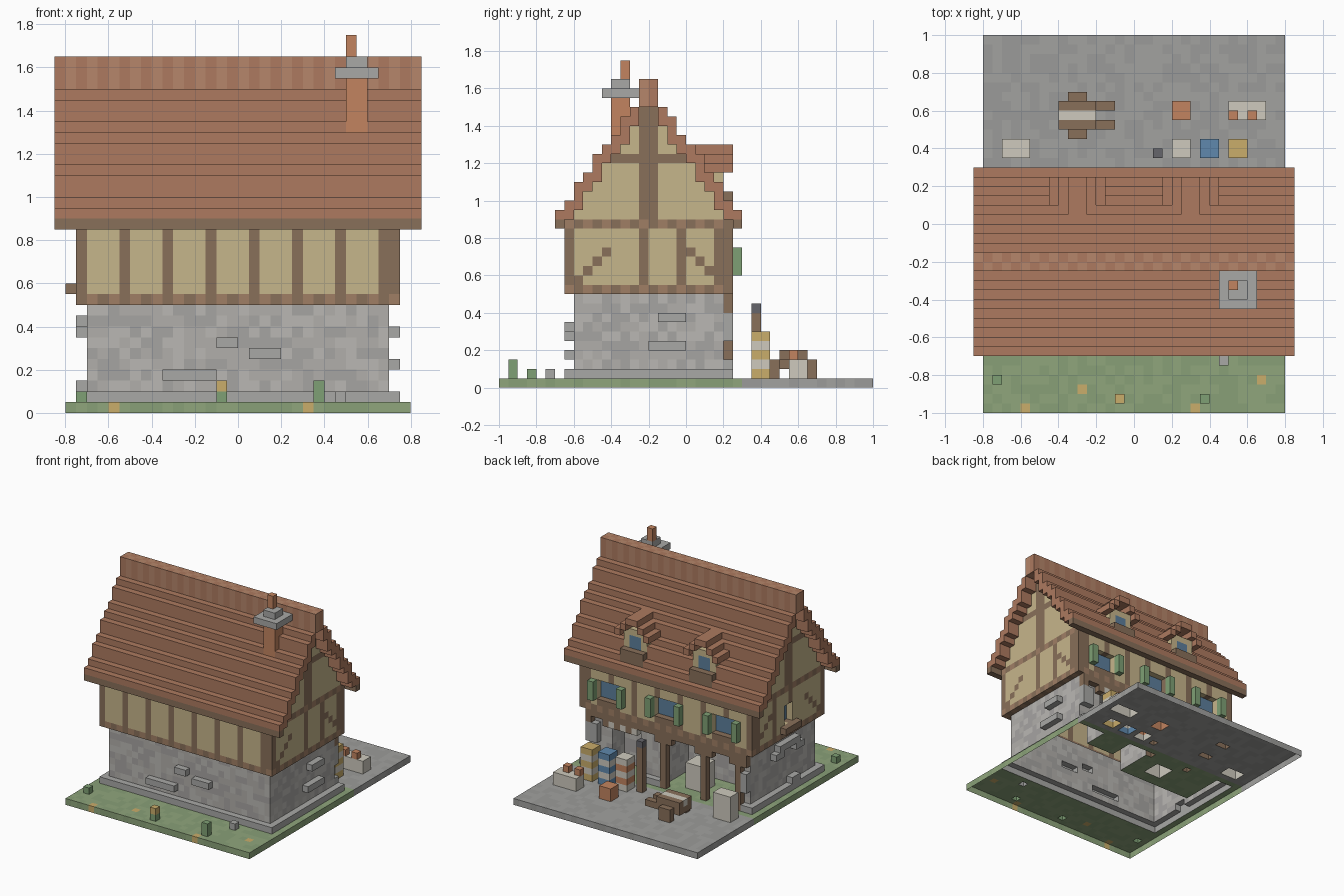
import bpy, bmesh, random

if "Cube" in bpy.data.objects:
    bpy.data.objects.remove(bpy.data.objects["Cube"])

random.seed(4)
U = 0.05                                   # block size; all coordinates below are in blocks
PALETTE = {
    "stone": [(.60, .59, .57), (.64, .63, .61), (.55, .54, .53)], "slab": [(.56, .56, .55)],
    "paving": [(.50, .50, .49), (.53, .53, .52)], "grass": [(.42, .52, .35), (.45, .55, .37)],
    "timber": [(.42, .32, .24)], "beam": [(.42, .32, .24), (.52, .38, .28)],
    "plaster": [(.70, .62, .43)], "tile": [(.58, .36, .26)], "ridge": [(.58, .36, .26), (.62, .41, .30)],
    "leaf": [(.38, .52, .34)], "glass": [(.25, .38, .50)], "white": [(.74, .72, .66)],
    "blue": [(.26, .42, .58)], "gold": [(.72, .58, .30)], "clay": [(.68, .40, .26)], "dark": [(.28, .28, .30)],
}
grid = {}                                  # block -> (part, colour, shade)


def box(part, col, x0, x1, y0, y1, z0, z1):
    for x in range(x0, x1):
        for y in range(y0, y1):
            for z in range(z0, z1):
                n = len(PALETTE[col])
                s = (x + y) % n if col in ("beam", "ridge") else random.randrange(n)
                grid[x, y, z] = (part, col, s)


def carve(x0, x1, y0, y1, z0, z1):
    for x in range(x0, x1):
        for y in range(y0, y1):
            for z in range(z0, z1):
                grid.pop((x, y, z), None)


# Ground
box("lawn", "grass", -16, 16, -20, 6, 0, 1)
box("paving", "paving", -16, 16, 6, 20, 0, 1)
for x, y in ((-6, -18), (-12, -20), (6, -20), (13, -17)):
    box("lawn", "gold", x, x + 1, y, y + 1, 0, 1)

# Stone ground floor with projecting stones
box("plinth", "slab", -15, 15, -13, 5, 1, 2)
box("stone_wall", "stone", -14, 14, -12, 4, 1, 10)
for b in ((-7, -2, -13, -12, 3, 4), (-2, 0, -13, -12, 6, 7), (1, 4, -13, -12, 5, 6),
          (14, 15, -3, 0, 7, 8), (14, 15, -4, 0, 4, 5),
          (-15, -14, -7, -2, 8, 9), (-15, -14, -8, -6, 7, 8), (-15, -14, -3, -1, 7, 8), (-15, -14, -7, -5, 2, 3),
          (12, 14, 4, 5, 5, 8), (12, 14, 4, 5, 2, 3), (-14, -13, 4, 5, 4, 7)):
    box("projecting_stones", "slab", *b)

# Open shop bays at the back
carve(-12, 1, -2, 5, 1, 9)
carve(5, 10, 1, 5, 1, 9)
box("lawn", "grass", -12, 1, -2, 5, 0, 1)
box("shop_beam", "timber", -14, 14, 4, 5, 9, 10)
for x in (-13, -7, 0):
    box("shop_post", "timber", x, x + 1, 4, 5, 1, 10)
    box("shop_bracket", "timber", x - 1, x + 2, 4, 5, 8, 9)
box("shop_bracket", "timber", 13, 14, 4, 5, 8, 10)
box("counter", "white", -5, -2, 0, 3, 1, 5)
for x in range(5, 11):
    box("awning", "white" if x % 2 else "timber", x, x + 1, 4, 5, 8, 9)

# Half-timbered upper floor
box("upper_wall", "plaster", -15, 15, -13, 5, 10, 17)
for y in (-13, 4):
    box("sill_beam", "beam", -15, 15, y, y + 1, 10, 11)
    for x in (-15, -11, -7, -3, 1, 5, 9, 13, 14):
        box("wall_posts", "timber", x, x + 1, y, y + 1, 11, 17)
for x in (-15, 14):
    box("sill_beam", "beam", x, x + 1, -13, 5, 10, 11)
    for y in (-13, -5, -1, 3, 4):
        box("wall_posts", "timber", x, x + 1, y, y + 1, 11, 17)
    for i in range(4):                     # diagonal braces
        box("braces", "timber", x, x + 1, -12 + i, -11 + i, 11 + i, 12 + i)
        box("braces", "timber", x, x + 1, 3 - i, 4 - i, 11 + i, 12 + i)

# Back windows with shutters, and the window on the left side
for c in (-10, 0, 10):
    carve(c - 2, c + 2, 4, 5, 12, 15)
    box("window_panes", "glass", c - 2, c + 2, 3, 4, 12, 15)
    box("window_panes", "timber", c - 2, c + 2, 4, 5, 11, 12)
    for x in (c - 3, c + 2):
        box("shutters", "leaf", x, x + 1, 5, 6, 12, 15)
carve(-15, -14, -5, -3, 12, 15)
box("window_panes", "glass", -14, -13, -5, -3, 12, 15)
box("side_window_sill", "timber", -16, -15, -6, -2, 11, 12)

# Stepped roof over the gables; each course is mirrored about the ridge at y = -4
tops = [19, 20, 22, 23, 25, 26, 27, 29, 30]
for i, t in enumerate(tops):
    low = tops[i - 1] - 1 if i else 17
    for y in (-14 + i, 5 - i):
        if i:
            box("gable_wall", "plaster", -15, 15, y, y + 1, 17, low)
        box("roof", "tile", -17, 17, y, y + 1, low, t)
        if not i:
            box("eaves_board", "timber", -17, 17, y, y + 1, 17, 18)
box("gable_wall", "plaster", -15, 15, -5, -3, 17, 30)
box("roof_ridge", "ridge", -17, 17, -5, -3, 30, 33)
for x in (-15, 14):
    box("gable_timber", "beam", x, x + 1, -13, 5, 17, 18)
    box("gable_timber", "timber", x, x + 1, -9, 1, 24, 25)
    box("gable_timber", "timber", x, x + 1, -5, -3, 18, 30)

# Dormers
for c in (-6, 6):
    box("dormer_wall", "plaster", c - 2, c + 2, 0, 4, 20, 24)
    box("dormer_window", "glass", c - 1, c + 1, 3, 4, 21, 23)
    box("dormer_sill", "timber", c - 2, c + 2, 4, 5, 19, 21)
    for d, z in ((2, 23), (1, 24), (0, 25)):
        for x in (c + d, c - d - 1):
            box("dormer_roof", "tile", x, x + 1, 0, 5, z, z + 1)

# Chimney
box("chimney_stack", "clay", 10, 12, -8, -6, 26, 31)
box("chimney_slab", "slab", 9, 13, -9, -5, 31, 32)
box("chimney_cap", "slab", 10, 12, -8, -6, 32, 33)
box("chimney_pot", "clay", 10, 11, -7, -6, 33, 35)

# Garden plants and stone
box("flower", "leaf", -2, -1, -19, -18, 1, 2)
box("flower", "gold", -2, -1, -19, -18, 2, 3)
box("shrub", "leaf", 7, 8, -19, -18, 1, 3)
box("shrub", "leaf", -15, -14, -17, -16, 1, 2)
box("garden_stone", "slab", 9, 10, -15, -14, 1, 2)

# Market goods: striped barrels, lamp, crates
for x, col, top in ((4, "clay", "white"), (7, "blue", "blue"), (10, "gold", "gold")):
    for z in range(1, 6):
        box("barrels", "white" if (z % 2 == 0) != (top == "white") and z != 5 else col, x, x + 2, 7, 9, z, z + 1)
    box("barrels", top, x, x + 2, 7, 9, 5, 6)
box("lamp_post", "timber", 2, 3, 7, 8, 1, 8)
box("lamp", "dark", 2, 3, 7, 8, 8, 9)
box("stone_block", "white", -14, -11, 7, 9, 1, 5)
box("clay_crate", "clay", 4, 6, 11, 13, 1, 3)
box("goods_table", "white", 10, 14, 11, 13, 1, 3)
for x in (10, 12):
    box("goods", "clay", x, x + 1, 11, 12, 3, 4)

# Handcart
box("cart_bed", "timber", -8, -4, 10, 13, 2, 4)
box("cart_load", "white", -8, -4, 11, 12, 3, 4)
for y, w in ((10, 9), (12, 13)):
    box("cart_handles", "timber", -4, -2, y, y + 1, 2, 3)
    box("cart_wheels", "timber", -7, -5, w, w + 1, 1, 3)

# Turn the blocks into one mesh per part, keeping outer faces only (open underneath)
materials = {}
for name, shades in PALETTE.items():
    for i, rgb in enumerate(shades):
        m = bpy.data.materials.new(f"{name}_{i}")
        m.diffuse_color = (*[c ** 1.6 for c in rgb], 1)
        m.use_nodes = True
        m.node_tree.nodes["Principled BSDF"].inputs["Base Color"].default_value = m.diffuse_color
        materials[name, i] = m


def build(part, cells):
    bm, verts, slots = bmesh.new(), {}, []
    for c in cells:
        key = grid[c][1:]
        if key not in slots:
            slots.append(key)
        for a in range(3):
            for side in (0, 1):
                n = list(c)
                n[a] += 2 * side - 1
                if tuple(n) in grid or n[2] < 0:
                    continue
                quad = []
                for u, v in ((0, 0), (1, 0), (1, 1), (0, 1))[::1 if side else -1]:
                    p = list(c)
                    p[a] += side
                    p[(a + 1) % 3] += u
                    p[(a + 2) % 3] += v
                    p = tuple(p)
                    if p not in verts:
                        verts[p] = bm.verts.new([k * U for k in p])
                    quad.append(verts[p])
                bm.faces.new(quad).material_index = slots.index(key)
    mesh = bpy.data.meshes.new(part)
    bm.to_mesh(mesh)
    bm.free()
    for key in slots:
        mesh.materials.append(materials[key])
    bpy.context.collection.objects.link(bpy.data.objects.new(part, mesh))


parts = {}
for c, info in grid.items():
    parts.setdefault(info[0], []).append(c)
for part, cells in parts.items():
    build(part, cells)
